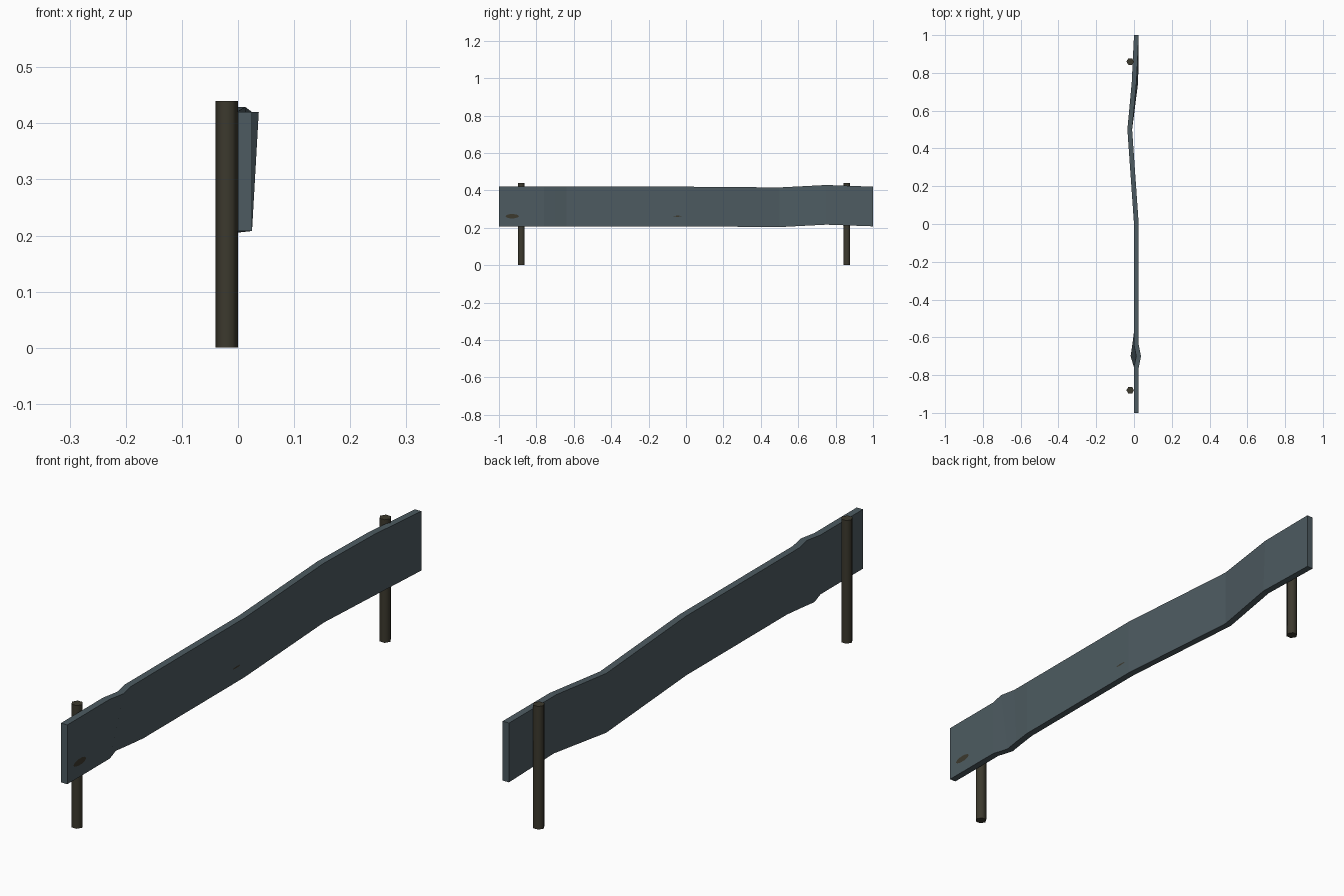
import bpy, bmesh, math

if "Cube" in bpy.data.objects:
    bpy.data.objects.remove(bpy.data.objects["Cube"])

def material(name, rgb):
    m = bpy.data.materials.new(name)
    m.diffuse_color = (*rgb, 1)
    m.use_nodes = True
    m.node_tree.nodes["Principled BSDF"].inputs["Base Color"].default_value = m.diffuse_color
    return m

steel = material("slate grey", (0.075, 0.105, 0.12))
wood = material("dark brown", (0.045, 0.041, 0.027))

def finish(name, bm, mat):
    bmesh.ops.recalc_face_normals(bm, faces=bm.faces)
    me = bpy.data.meshes.new(name)
    bm.to_mesh(me)
    bm.free()
    me.materials.append(mat)
    ob = bpy.data.objects.new(name, me)
    bpy.context.collection.objects.link(ob)
    return ob

# Dented rail: y, top x shift, bottom x shift, z shift
sections = [(-1, 0, 0, 0), (-0.76, 0, 0, 0), (-0.70, 0.012, -0.018, 0),
            (-0.64, 0, -0.009, 0), (-0.57, 0, 0, 0), (0, 0, 0, 0),
            (0.5, -0.035, -0.035, -0.004), (0.75, -0.012, -0.003, 0.009),
            (1, 0, 0, 0)]
T, Z0, Z1 = 0.025, 0.208, 0.42
bm = bmesh.new()
rings = []
for y, top, bot, dz in sections:
    pts = [(bot, Z0), (bot + T, Z0), (top + T, Z1), (top, Z1)]
    rings.append([bm.verts.new((x, y, z + dz)) for x, z in pts])
for a, b in zip(rings, rings[1:]):
    for i in range(4):
        j = (i + 1) % 4
        bm.faces.new((a[i], a[j], b[j], b[i]))
bm.faces.new(rings[0])
bm.faces.new(rings[-1])
finish("rail", bm, steel)

# Six-sided posts behind the rail
for name, y in (("front_post", -0.88), ("back_post", 0.86)):
    bm = bmesh.new()
    ends = [[bm.verts.new((-0.02 + 0.02 * math.cos(k * math.pi / 3),
                           y + 0.02 * math.sin(k * math.pi / 3), z))
             for k in range(6)] for z in (0, 0.44)]
    for f in ends:
        bm.faces.new(f)
    for i in range(6):
        j = (i + 1) % 6
        side = bm.faces.new((ends[0][i], ends[0][j], ends[1][j], ends[1][i]))
        side.smooth = True
    ob = finish(name, bm, wood)
    for e in ob.data.edges:
        za, zb = (ob.data.vertices[v].co.z for v in e.vertices)
        e.use_edge_sharp = abs(za - zb) < 0.01

# Small slot marks on the rail face
for name, y, ry, rz in (("end_slot", -0.93, 0.036, 0.012),
                        ("middle_slot", -0.045, 0.022, 0.003)):
    bm = bmesh.new()
    bm.faces.new([bm.verts.new((T + 0.0008,
                                y + ry * math.cos(k * math.pi / 5),
                                0.262 + rz * math.sin(k * math.pi / 5)))
                  for k in range(10)])
    finish(name, bm, wood)
